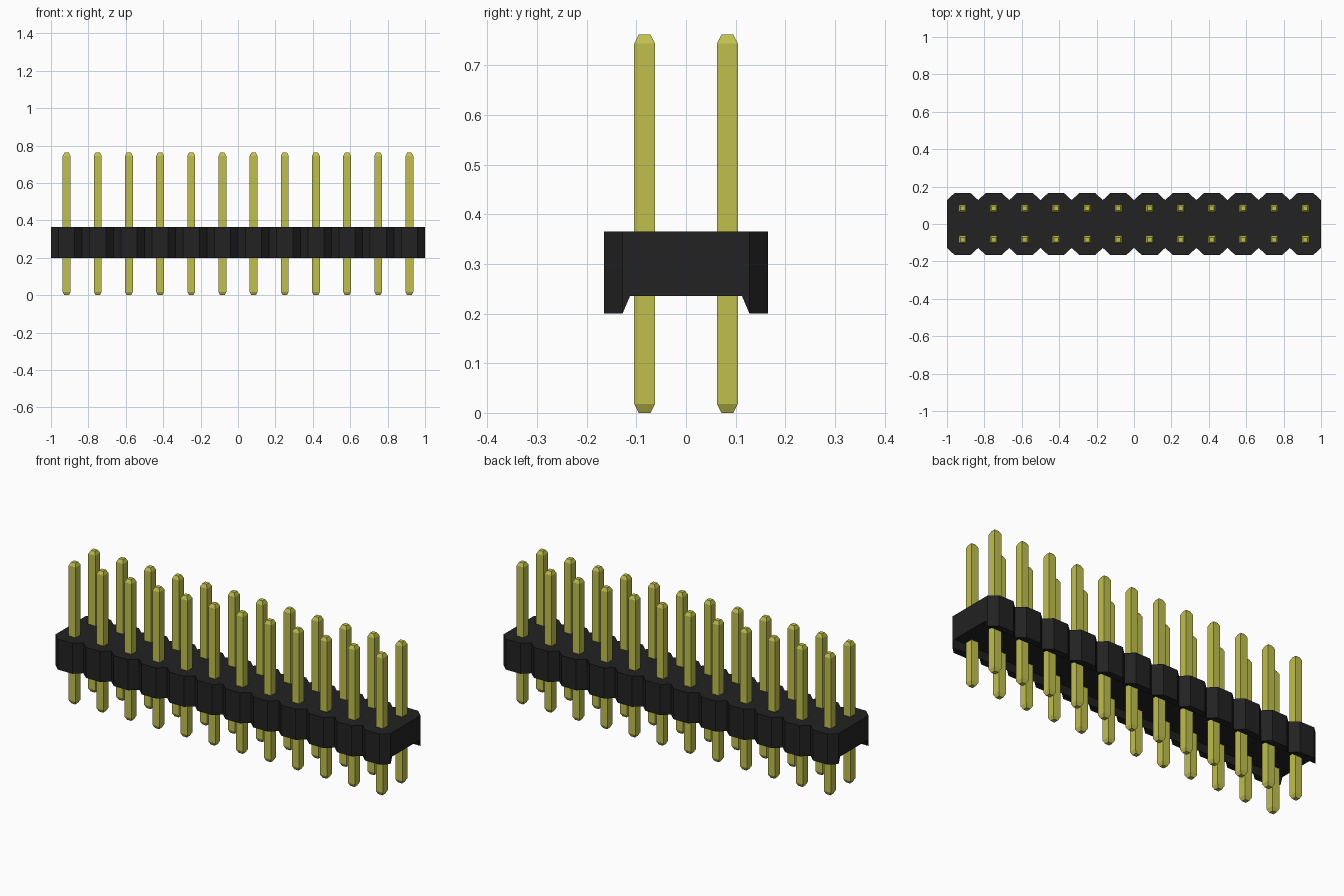
import bpy
import bmesh

cube = bpy.data.objects.get("Cube")
if cube:
    bpy.data.objects.remove(cube, do_unlink=True)

COLUMNS = 12
PITCH = 2 / COLUMNS
ROW_Y = PITCH / 2


def make_material(name, rgb, roughness):
    mat = bpy.data.materials.new(name)
    mat.use_nodes = True
    mat.diffuse_color = (*rgb, 1)
    bsdf = mat.node_tree.nodes["Principled BSDF"]
    bsdf.inputs["Base Color"].default_value = (*rgb, 1)
    bsdf.inputs["Roughness"].default_value = roughness
    return mat


def loft(name, rings, mat):
    """Join equal-sized closed rings with quads and cap both ends."""
    bm = bmesh.new()
    loops = [[bm.verts.new(p) for p in ring] for ring in rings]
    n = len(loops[0])
    for a, b in zip(loops, loops[1:]):
        for i in range(n):
            j = (i + 1) % n
            bm.faces.new((a[i], a[j], b[j], b[i]))
    bm.faces.new(loops[0])
    bm.faces.new(loops[-1])
    bmesh.ops.remove_doubles(bm, verts=bm.verts, dist=1e-5)
    bmesh.ops.recalc_face_normals(bm, faces=bm.faces)
    mesh = bpy.data.meshes.new(name)
    bm.to_mesh(mesh)
    bm.free()
    mesh.materials.append(mat)
    obj = bpy.data.objects.new(name, mesh)
    bpy.context.collection.objects.link(obj)
    return obj


black = make_material("black plastic", (0.016, 0.016, 0.016), 0.6)
gold = make_material("yellow metal", (0.53, 0.53, 0.075), 0.4)

# Housing: cross-section with an open channel underneath, notched between columns
NOTCH_Y, OUTER_Y = 0.128, 0.165
BASE, CHANNEL, TOP = 0.2, 0.235, 0.365


def section(x, outer):
    half = [(0.113, CHANNEL), (NOTCH_Y, BASE), (outer, BASE), (outer, TOP)]
    points = half + [(-y, z) for y, z in reversed(half)]
    return [(x, y, z) for y, z in points]


stations = [section(-1, NOTCH_Y)]
for c in range(COLUMNS):
    centre = -1 + (c + 0.5) * PITCH
    stations += [section(centre - 0.043, OUTER_Y),
                 section(centre + 0.043, OUTER_Y),
                 section(centre + PITCH / 2, NOTCH_Y)]
loft("housing", stations, black)

# Pins: square bars with tapered tips, sharing one mesh
profile = [(0.0, 0.012), (0.018, 0.021), (0.744, 0.021), (0.762, 0.012)]
corners = [(-1, -1), (1, -1), (1, 1), (-1, 1)]
first = loft("pin", [[(sx * r, sy * r, z) for sx, sy in corners]
                     for z, r in profile], gold)
pin_mesh = first.data
bpy.data.objects.remove(first, do_unlink=True)
for row, y in (("front", -ROW_Y), ("back", ROW_Y)):
    for c in range(COLUMNS):
        pin = bpy.data.objects.new(f"{row}_pin_{c + 1}", pin_mesh)
        pin.location = (-1 + (c + 0.5) * PITCH, y, 0)
        bpy.context.collection.objects.link(pin)
